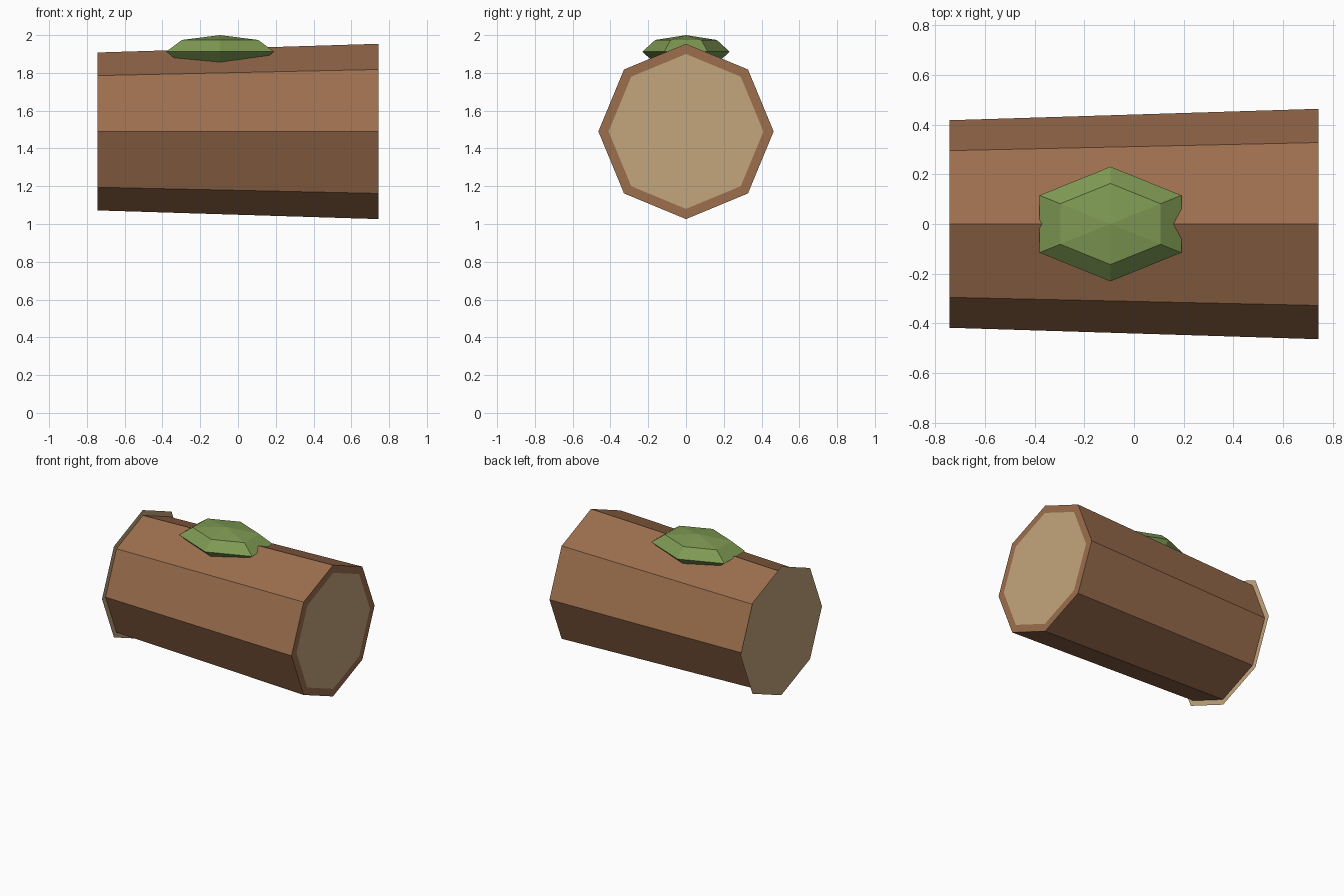
import bpy, bmesh, math
from mathutils import Matrix

if "Cube" in bpy.data.objects:
    bpy.data.objects.remove(bpy.data.objects["Cube"])

AXIS_Z = 1.49      # height of the log's centre line
HALF = 0.743       # half the log's length


def material(name, rgb):
    """Flat material from an sRGB colour, stored as linear values."""
    m = bpy.data.materials.new(name)
    lin = [((c / 255 + 0.055) / 1.055) ** 2.4 for c in rgb]
    m.diffuse_color = (*lin, 1)
    m.use_nodes = True
    m.node_tree.nodes["Principled BSDF"].inputs["Base Color"].default_value = m.diffuse_color
    return m


bark = material("bark brown", (156, 110, 77))
wood = material("cut wood tan", (196, 166, 125))
green = material("moss green", (126, 153, 83))


def add_part(name, bm, mat):
    bmesh.ops.recalc_face_normals(bm, faces=bm.faces)
    mesh = bpy.data.meshes.new(name)
    bm.to_mesh(mesh)
    bm.free()
    mesh.materials.append(mat)
    ob = bpy.data.objects.new(name, mesh)
    bpy.context.collection.objects.link(ob)
    return ob


def octagon(bm, x, r):
    """Eight vertices around the log axis, one pointing straight up."""
    return [bm.verts.new((x, r * math.sin(i * math.pi / 4),
                          AXIS_Z + r * math.cos(i * math.pi / 4)))
            for i in range(8)]


# Tapered eight-sided trunk, its left end closed by the cut face below
bm = bmesh.new()
left, right = octagon(bm, -HALF, 0.418), octagon(bm, HALF, 0.464)
for i in range(8):
    j = (i + 1) % 8
    bm.faces.new((left[i], left[j], right[j], right[i]))
bm.faces.new(right)
add_part("log_trunk", bm, bark)

# Thin cut faces: the left one overhangs the bark, the right one sits inside it
for name, x, r in (("left_cut_face", -HALF - 0.002, 0.455),
                   ("right_cut_face", HALF + 0.002, 0.41)):
    bm = bmesh.new()
    bm.faces.new(octagon(bm, x, r))
    ob = add_part(name, bm, wood)
    if x > 0 and ob.data.polygons[0].normal.x < 0 or x < 0 and ob.data.polygons[0].normal.x > 0:
        ob.data.flip_normals()

# Flattened faceted moss clump on top
bm = bmesh.new()
bmesh.ops.create_uvsphere(
    bm, u_segments=6, v_segments=4, radius=1,
    matrix=Matrix.Translation((-0.095, 0, 1.912)) @ Matrix.Diagonal((0.33, 0.231, 0.088, 1)))
add_part("moss_clump", bm, green)
